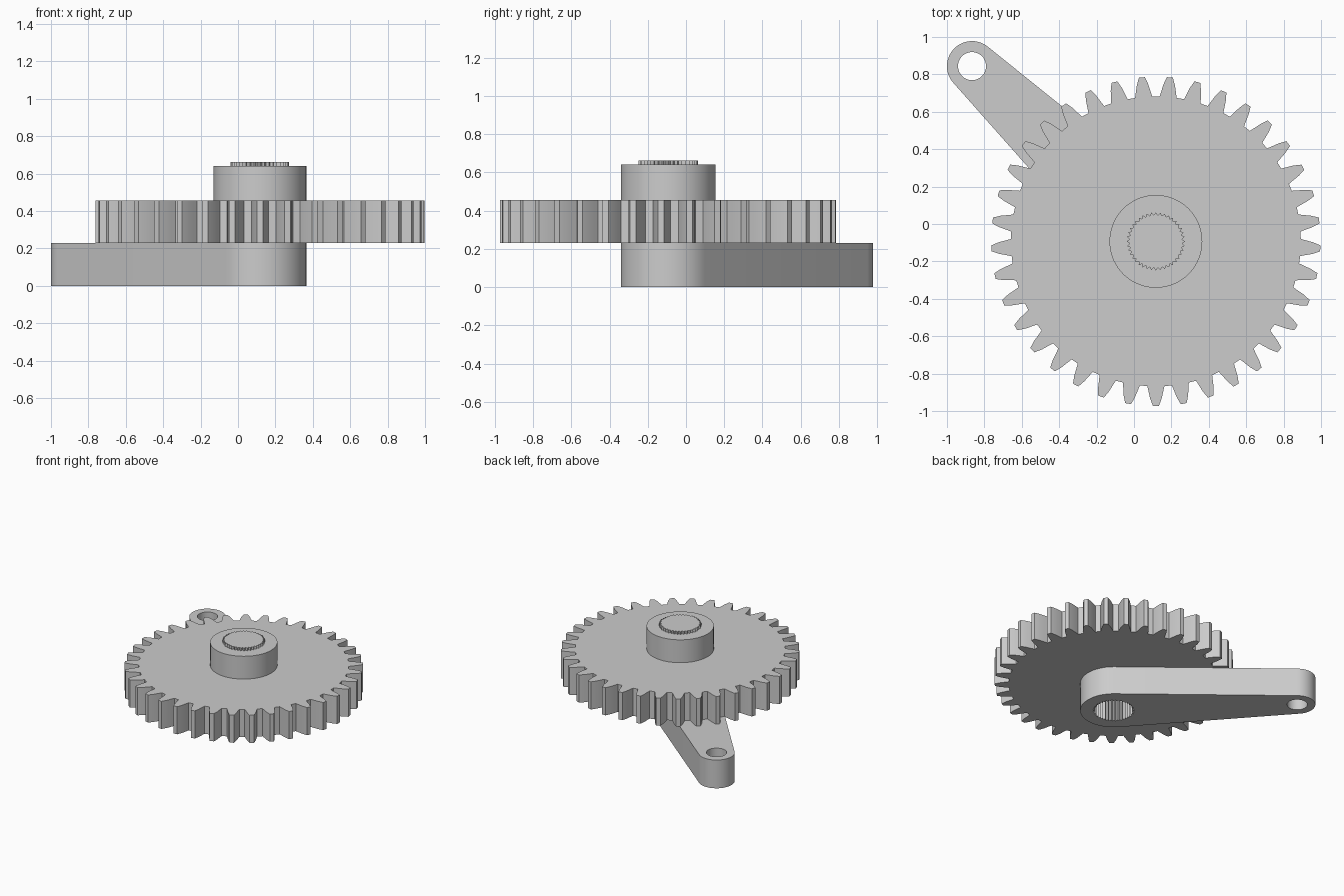
import bpy, bmesh
from math import sin, cos, pi, acos, atan2, hypot, radians

cube = bpy.data.objects.get("Cube")
if cube:
    bpy.data.objects.remove(cube, do_unlink=True)

AXLE = (0.117, -0.093)      # shared centre of gear, hub and arm
PIN = (-0.866, 0.844)       # centre of the arm's small end
HUB_R, PIN_R = 0.248, 0.134

grey = bpy.data.materials.new("plain grey")
grey.use_nodes = True
grey.diffuse_color = (0.604, 0.604, 0.604, 1)
grey.node_tree.nodes["Principled BSDF"].inputs["Base Color"].default_value = grey.diffuse_color


def arc(centre, r, a0, a1, n):
    """Points on an arc from a0 to a1, both ends included."""
    return [(centre[0] + r * cos(a0 + (a1 - a0) * i / n),
             centre[1] + r * sin(a0 + (a1 - a0) * i / n)) for i in range(n + 1)]


def circle(centre, r, n=72):
    return arc(centre, r, 0, 2 * pi, n)[:-1]


def toothed(centre, count, tooth, start):
    """Repeat a tooth profile of (radius, angle offset) around a centre."""
    pts = []
    for i in range(count):
        mid = start + 2 * pi * i / count
        pts += [(centre[0] + r * cos(mid + a), centre[1] + r * sin(mid + a)) for r, a in tooth]
    return pts


def plate(name, loops, z0, z1):
    """Extrude an outline with optional holes from z0 to z1."""
    bm = bmesh.new()
    for pts in loops:
        vs = [bm.verts.new((x, y, z0)) for x, y in pts]
        for i, v in enumerate(vs):
            bm.edges.new((v, vs[(i + 1) % len(vs)]))
    bmesh.ops.triangle_fill(bm, use_beauty=True, use_dissolve=False,
                            edges=bm.edges[:], normal=(0, 0, 1))
    top = bmesh.ops.extrude_face_region(bm, geom=bm.faces[:], use_keep_orig=True)["geom"]
    bmesh.ops.translate(bm, vec=(0, 0, z1 - z0),
                        verts=[g for g in top if isinstance(g, bmesh.types.BMVert)])
    bmesh.ops.recalc_face_normals(bm, faces=bm.faces[:])
    mesh = bpy.data.meshes.new(name)
    bm.to_mesh(mesh)
    bm.free()
    mesh.materials.append(grey)
    ob = bpy.data.objects.new(name, mesh)
    bpy.context.collection.objects.link(ob)
    bpy.ops.object.select_all(action='DESELECT')
    ob.select_set(True)
    bpy.context.view_layer.objects.active = ob
    bpy.ops.object.shade_smooth_by_angle(angle=radians(25))
    return ob


# Gear wheel: 37 teeth with curved flanks
flank = [(0.775, 0.046), (0.80, 0.040), (0.84, 0.031), (0.88, 0.016)]
gear_tooth = [(r, -w / r) for r, w in flank] + [(r, w / r) for r, w in reversed(flank)]
plate("gear_wheel", [toothed(AXLE, 37, gear_tooth, -pi / 2)], 0.23, 0.455)

# Hub and the splined shaft end standing just above it
spline = [(0.14, -pi / 40), (0.156, 0)]
plate("hub", [circle(AXLE, HUB_R)], 0.44, 0.641)
plate("splined_shaft_end", [toothed(AXLE, 40, spline, pi / 2)], 0.62, 0.663)

# Tapered arm with a splined socket and a round pin hole
dx, dy = PIN[0] - AXLE[0], PIN[1] - AXLE[1]
way = atan2(dy, dx)
tangent = acos((HUB_R - PIN_R) / hypot(dx, dy))
outline = (arc(AXLE, HUB_R, way + tangent, way + 2 * pi - tangent, 40)
           + arc(PIN, PIN_R, way - tangent, way + tangent, 32))
plate("arm", [outline, toothed(AXLE, 40, spline, pi / 2), circle(PIN, 0.075, 48)], 0.0, 0.23)
